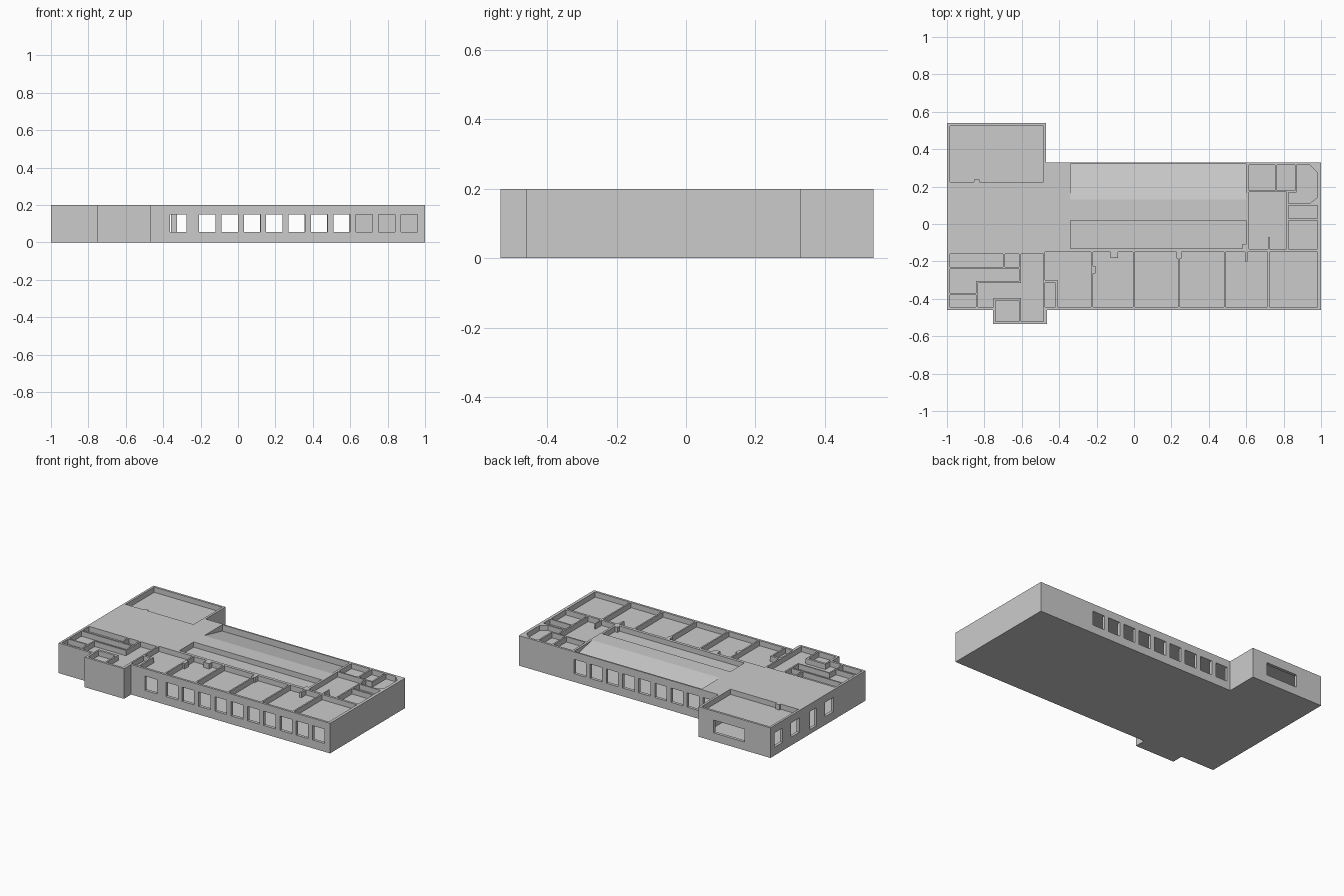
import bpy, bmesh

if "Cube" in bpy.data.objects:
    bpy.data.objects.remove(bpy.data.objects["Cube"])

H = 0.2          # total height
FLOOR = 0.165    # bottom of the shallow room recesses


def prism(bm, pts, z0, z1):
    """Extrude an outline in plan from z0 to z1."""
    f = bm.faces.new([bm.verts.new((x, y, z0)) for x, y in pts])
    r = bmesh.ops.extrude_face_region(bm, geom=[f])
    for v in r["geom"]:
        if isinstance(v, bmesh.types.BMVert):
            v.co.z = z1


def box(bm, x0, y0, x1, y1, z0, z1):
    prism(bm, [(x0, y0), (x1, y0), (x1, y1), (x0, y1)], z0, z1)


def finish(bm, name, hidden=False):
    bmesh.ops.recalc_face_normals(bm, faces=bm.faces)
    me = bpy.data.meshes.new(name)
    bm.to_mesh(me)
    bm.free()
    ob = bpy.data.objects.new(name, me)
    bpy.context.collection.objects.link(ob)
    ob.hide_render = hidden
    if hidden:
        ob.display_type = 'WIRE'
    return ob


def cut(ob, cutter):
    m = ob.modifiers.new("cut", 'BOOLEAN')
    m.operation = 'DIFFERENCE'
    m.solver = 'EXACT'
    m.use_self = True
    m.object = cutter
    bpy.context.view_layer.objects.active = ob
    bpy.ops.object.modifier_apply(modifier=m.name)
    bpy.data.objects.remove(cutter, do_unlink=True)


# Building block
outline = [(-1, .54), (-.47, .54), (-.47, .33), (1, .33), (1, -.46),
           (-.465, -.46), (-.465, -.535), (-.755, -.535), (-.755, -.46), (-1, -.46)]
bm = bmesh.new()
prism(bm, outline, 0, H)
building = finish(bm, "building_shell")

# Hollow storey below the floor plan
inner = [(-.98, .52), (-.49, .52), (-.49, .31), (.98, .31), (.98, -.44),
         (-.485, -.44), (-.485, -.515), (-.735, -.515), (-.735, -.44), (-.98, -.44)]
bm = bmesh.new()
prism(bm, inner, .015, .153)
cut(building, finish(bm, "storey_cutter", True))

# Windows and side door
bm = bmesh.new()
w = .044
for i in range(11):
    x = -.32 + i * .1235 if i else -.32
    x = x + .035 * (1 - i / 10) if i else x
    box(bm, x - w, -.50, x + w, -.40, .055, .15)
for i in range(9):
    x = .55 - i * .119
    box(bm, x - w, .28, x + w, .36, .055, .15)
box(bm, -.81, .50, -.58, .57, .055, .14)
for y, hw, z0 in ((.455, .044, .055), (.28, .044, .055), (.09, .035, .03), (-.08, .044, .055)):
    box(bm, -1.05, y - hw, -.95, y + hw, z0, .15)
cut(building, finish(bm, "window_cutter", True))

# Room recesses in the top (overlapping rectangles make L-shaped rooms)
rooms = [
    (-.985, .225, -.485, .525),
    (-.985, -.23, -.70, -.16), (-.69, -.23, -.615, -.16),
    (-.985, -.305, -.615, -.24), (-.985, -.37, -.845, -.29),
    (-.985, -.445, -.845, -.38),
    (-.835, -.395, -.59, -.315), (-.835, -.445, -.75, -.33), (-.605, -.52, -.485, -.16),
    (-.74, -.52, -.615, -.41),
    (-.475, -.445, -.42, -.315), (-.41, -.445, -.23, -.17), (-.475, -.30, -.23, -.15),
    (.615, -.135, .815, .17), (.825, -.135, .98, .02), (.825, .03, .98, .1),
    (.825, .11, .98, .168), (.87, .15, .98, .315),
    (.615, .18, .755, .315), (.765, .18, .86, .315),
    (-.34, -.13, .6, .02)]
edges = [-.225, 0, .24, .485, .72, .985]
rooms += [(a + .005, -.445, b - .005, -.15) for a, b in zip(edges, edges[1:])]
bm = bmesh.new()
for r in rooms:
    box(bm, *r, FLOOR, .25)
# Sloping recess along the back: flush in the middle, deep at the rear wall
sec = [(.13, .2), (.32, .158), (.32, .25), (.13, .25)]
a = [bm.verts.new((-.34, y, z)) for y, z in sec]
f = bm.faces.new(a)
r = bmesh.ops.extrude_face_region(bm, geom=[f])
bmesh.ops.translate(bm, vec=(.94, 0, 0),
                    verts=[v for v in r["geom"] if isinstance(v, bmesh.types.BMVert)])
cut(building, finish(bm, "room_cutter", True))

# Small wall piers and corner splays
bm = bmesh.new()
for x, y, sx, sy in ((-.217, -.245, .01, .02), (-.105, -.165, .02, .017),
                     (.24, -.165, .013, .02), (.6, -.17, .006, .03),
                     (.72, -.11, .004, .04), (-.84, .23, .015, .008), (.59, -.12, .01, .012)):
    box(bm, x - sx, y - sy, x + sx, y + sy, FLOOR - .002, H)
prism(bm, [(.94, .315), (.985, .27), (.985, .315)], FLOOR - .002, H)
prism(bm, [(.935, .108), (.985, .108), (.985, .145)], FLOOR - .002, H)
finish(bm, "wall_piers")
